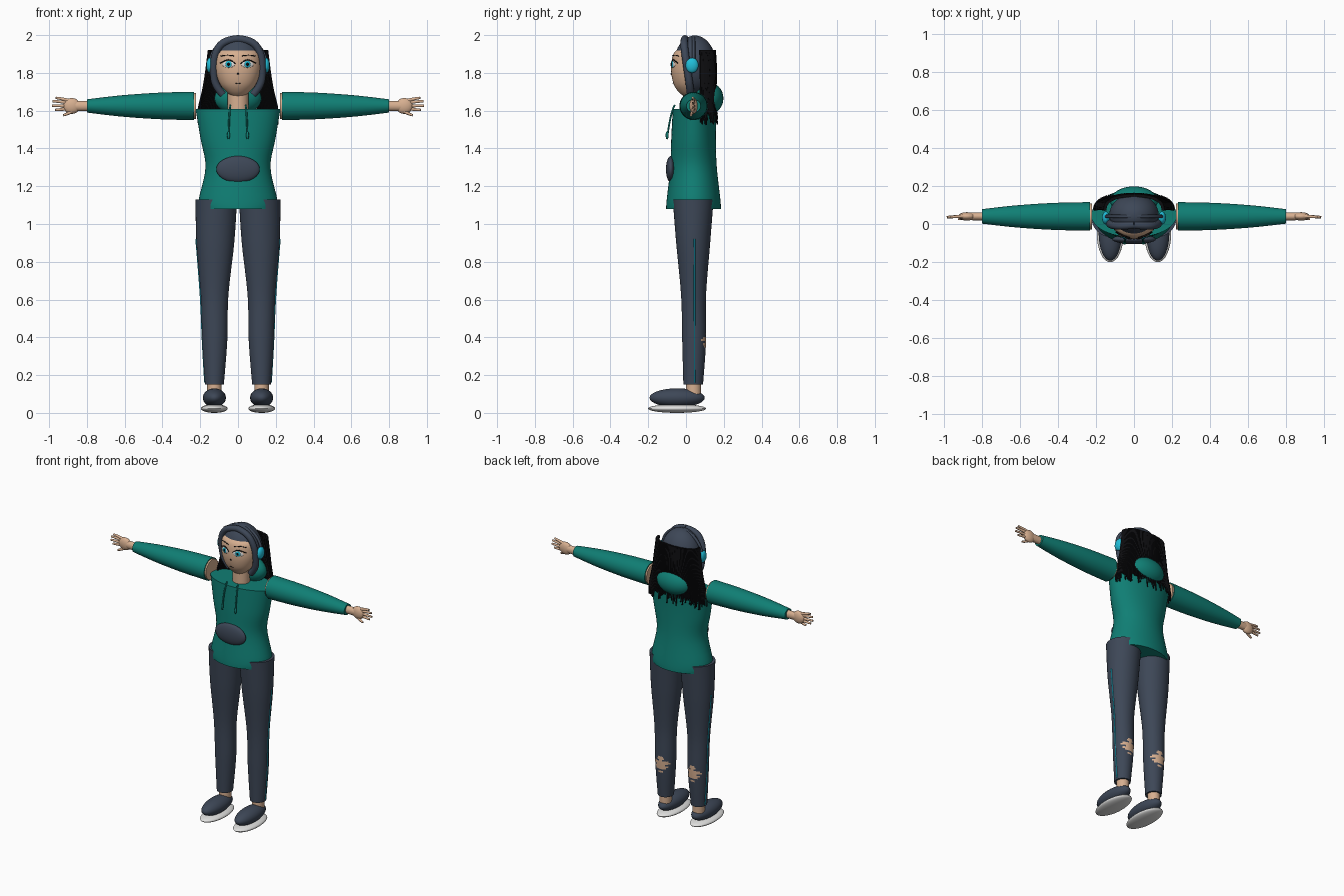
import bpy, bmesh, math, random
from mathutils import Matrix, Vector

random.seed(4)
cube = bpy.data.objects.get("Cube")
if cube:
    bpy.data.objects.remove(cube, do_unlink=True)


def material(name, r, g, b):
    m = bpy.data.materials.new(name)
    m.use_nodes = True
    m.diffuse_color = (r, g, b, 1)
    m.node_tree.nodes["Principled BSDF"].inputs["Base Color"].default_value = (r, g, b, 1)
    return m


TEAL = material("teal cloth", .005, .21, .175)
SLATE = material("slate cloth", .047, .063, .095)
SKIN = material("skin", .68, .43, .28)
BLACK = material("black", .004, .004, .005)
CYAN = material("cyan", .015, .52, .70)
WHITE = material("off white", .75, .75, .74)


def finish(bm, name, mats, smooth=True):
    bmesh.ops.recalc_face_normals(bm, faces=bm.faces)
    me = bpy.data.meshes.new(name)
    bm.to_mesh(me)
    bm.free()
    ob = bpy.data.objects.new(name, me)
    bpy.context.collection.objects.link(ob)
    for m in mats:
        me.materials.append(m)
    select(ob)
    if smooth:
        bpy.ops.object.shade_smooth_by_angle(angle=math.radians(50))
    return ob


def select(ob):
    bpy.ops.object.select_all(action='DESELECT')
    ob.select_set(True)
    bpy.context.view_layer.objects.active = ob


def smooth_rings(rings, k):
    """Catmull-Rom interpolation of (height, cx, cy, rx, ry) rings."""
    out = []
    for i in range(len(rings) - 1):
        a, b, c, d = (Vector(rings[min(max(j, 0), len(rings) - 1)]) for j in range(i - 1, i + 3))
        for s in range(k):
            t = s / k
            out.append(b + (c - a) * (t / 2) + (a * 2 - b * 5 + c * 4 - d) * (t * t / 2)
                       + (b * 3 - a - c * 3 + d) * (t ** 3 / 2))
    return out + [Vector(rings[-1])]


def loft(name, rings, mats, k=5, n=40, matrix=None, rule=None):
    bm = bmesh.new()
    loops = []
    for z, cx, cy, rx, ry in smooth_rings(rings, k):
        loops.append([bm.verts.new((cx + rx * math.cos(i * math.tau / n),
                                    cy + ry * math.sin(i * math.tau / n), z)) for i in range(n)])
    for lo, hi in zip(loops, loops[1:]):
        for i in range(n):
            j = (i + 1) % n
            bm.faces.new((lo[i], lo[j], hi[j], hi[i]))
    bm.faces.new(loops[0])
    bm.faces.new(loops[-1])
    if rule:
        for f in bm.faces:
            f.material_index = rule(f.calc_center_median())
    if matrix:
        bm.transform(matrix)
    return finish(bm, name, mats)


def ball(name, loc, size, mat, turn=0, seg=32):
    bm = bmesh.new()
    bmesh.ops.create_uvsphere(bm, u_segments=seg, v_segments=seg // 2, radius=1)
    bm.transform(Matrix.Translation(loc) @ Matrix.Rotation(turn, 4, 'Z') @ Matrix.Diagonal((*size, 1)))
    return finish(bm, name, [mat])


def tubes(name, paths, mat, depth, res=2, taper=1.0):
    """Round tubes along smooth paths, merged into one mesh."""
    cu = bpy.data.curves.new(name, 'CURVE')
    cu.dimensions = '3D'
    cu.bevel_depth = depth
    cu.bevel_resolution = res
    cu.use_fill_caps = True
    cu.resolution_u = 6
    for pts in paths:
        sp = cu.splines.new('NURBS')
        sp.points.add(len(pts) - 1)
        sp.use_endpoint_u = True
        sp.order_u = 3
        for i, (p, q) in enumerate(zip(sp.points, pts)):
            p.co = (*q, 1)
            p.radius = 1 + (taper - 1) * i / (len(pts) - 1)
    ob = bpy.data.objects.new(name, cu)
    bpy.context.collection.objects.link(ob)
    cu.materials.append(mat)
    select(ob)
    bpy.ops.object.convert(target='MESH')
    bpy.ops.object.shade_smooth_by_angle(angle=math.radians(50))


# Hoodie body, hood, pocket and drawstrings
loft("hoodie_body", [(1.08, 0, .04, .205, .145), (1.13, 0, .04, .208, .142), (1.3, 0, .04, .172, .123),
                     (1.45, 0, .04, .198, .118), (1.61, 0, .045, .225, .115)], [TEAL], n=48)
ball("hood", (0, .12, 1.665), (.125, .078, .085), TEAL)
ball("front_pocket", (0, -.08, 1.29), (.115, .026, .07), SLATE)
tubes("drawstrings", [[(s * .04, -.06, 1.63), (s * .048, -.085, 1.58), (s * .05, -.1, 1.45)]
                      for s in (-1, 1)], TEAL, .005)
for s in (-1, 1):
    ball("drawstring_tip", (s * .05, -.1, 1.47), (.008, .008, .022), TEAL, seg=12)

# Head and neck
loft("neck", [(1.58, 0, .035, .055, .05), (1.72, 0, .035, .055, .05)], [SKIN], k=1)
HEAD = [(1.675, 0, .015, .03, .025), (1.70, 0, .015, .062, .055), (1.74, 0, .015, .095, .08),
        (1.80, 0, .018, .117, .096), (1.86, 0, .02, .121, .096), (1.905, 0, .02, .112, .084),
        (1.935, 0, .03, .08, .06)]
loft("head", HEAD, [SKIN])


def on_face(x, z, lift=0):
    """Point on the front of the face and the turn of its surface."""
    r = min(smooth_rings(HEAD, 20), key=lambda q: abs(q[0] - z))
    c = math.sqrt(1 - (x / r[3]) ** 2)
    turn = math.atan2(r[4] * x / r[3], r[3] * c)
    return Vector((x, r[2] - r[4] * c - lift, z)), turn


def patch(name, x, z, w, h, mat, lift):
    p, turn = on_face(x, z, lift)
    ball(name, p, (w, .004, h), mat, turn, 20)


def face_line(name, pts, mat, depth):
    tubes(name, [[on_face(x, z, .003)[0] for x, z in pts]], mat, depth)


# Painted face details
for s in (-1, 1):
    patch("eye_white", s * .05, 1.845, .034, .018, WHITE, .001)
    patch("iris", s * .05, 1.846, .017, .018, CYAN, .004)
    patch("pupil", s * .05, 1.846, .008, .009, BLACK, .007)
    face_line("upper_lash", [(s * .015, 1.848), (s * .04, 1.872), (s * .07, 1.866), (s * .095, 1.852)], BLACK, .003)
    face_line("lower_lash", [(s * .02, 1.838), (s * .05, 1.822), (s * .082, 1.838)], BLACK, .0012)
    face_line("eyebrow", [(s * .022, 1.89), (s * .06, 1.898), (s * .092, 1.888)], BLACK, .0025)
patch("nose", 0, 1.795, .006, .005, BLACK, 0)
face_line("mouth", [(-.015, 1.745), (0, 1.742), (.015, 1.745)], BLACK, .0015)

# Cap, side locks and headphones
ball("cap", (0, .047, 1.842), (.13, .112, .156), SLATE, seg=48)
tubes("side_locks", [[(0, -.005, 1.98), (s * .075, -.012, 1.975), (s * .125, -.005, 1.9), (s * .13, .01, 1.8),
                      (s * .12, .02, 1.73), (s * .08, .025, 1.685)] for s in (-1, 1)], SLATE, .02, 4)
arc = [math.pi * i / 16 for i in range(17)]
tubes("headband", [[(.15 * math.cos(a), .04, 1.84 + .15 * math.sin(a)) for a in arc]], SLATE, .009, 3)
for s in (-1, 1):
    ball("ear_cup", (s * .148, .032, 1.84), (.02, .034, .04), CYAN)

# Long strands hanging around the back of the head
strands = []
for i in range(56):
    a = math.radians(4 + 172 * i / 55)
    c, w = math.cos(a), math.sin(a) ** .6
    end = 1.52 + random.uniform(0, .07)
    strands.append([(.152 * c, .06 + .09 * w, 1.92), (.165 * c, .06 + .1 * w, 1.82),
                    (.185 * c, .06 + .095 * w, 1.7), (.215 * c, .055 + .1 * w, 1.6),
                    (.212 * c, .055 + .112 * w, end)])
tubes("long_hair", strands, BLACK, .009, 1, .4)

# Arms and hands
for s in (-1, 1):
    out = Matrix.Translation((0, .04, 1.625)) @ Matrix.Rotation(s * math.pi / 2, 4, 'Y')
    loft("sleeve", [(.232, 0, 0, .075, .075), (.42, 0, 0, .07, .071), (.62, 0, 0, .056, .058),
                    (.80, 0, 0, .035, .038)], [TEAL], matrix=out)
    loft("arm", [(.222, 0, 0, .068, .068), (.25, 0, 0, .068, .068)], [SKIN], k=1, matrix=out)
    loft("wrist", [(.79, 0, 0, .026, .022), (.86, 0, 0, .027, .02)], [SKIN], k=1, matrix=out)
    ball("palm", (s * .88, .04, 1.625), (.045, .022, .042), SKIN)
    tips = [(.965, 1.668), (.982, 1.65), (.985, 1.626), (.968, 1.604)]
    fingers = [[(s * .89, .04, 1.625 + (z - 1.625) * .6), (s * .93, .04, 1.625 + (z - 1.625) * .9),
                (s * x, .036, z)] for x, z in tips]
    fingers.append([(s * .865, .038, 1.61), (s * .89, .03, 1.585), (s * .925, .026, 1.576)])
    tubes("fingers", fingers, SKIN, .0105, 3, .6)


# Trouser legs with a torn patch on the back of each calf
def torn(p):
    jag = .025 * (int(p.z * 60) % 2)
    return int(p.y > .06 and abs(p.x) + abs(p.z - .38) * .9 < .035 + jag and abs(p.z - .38) < .06)


for s in (-1, 1):
    side = Matrix.Translation((s * .12, 0, 0))
    loft("trouser_leg", [(.15, s * .005, .038, .05, .052), (.38, s * .003, .043, .066, .063),
                         (.62, s * .004, .04, .073, .066), (.9, 0, .038, .1, .09),
                         (1.13, -s * .005, .038, .11, .108)], [SLATE, SKIN], k=22, n=60, matrix=side, rule=torn)
    tubes("side_stripe", [[(s * .175, .045, .16), (s * .189, .045, .38), (s * .196, .045, .62),
                           (s * .222, .045, .92)]], CYAN, .004)
    loft("ankle", [(.1, s * .005, .04, .038, .04), (.17, s * .005, .04, .038, .04)], [SKIN], k=1, matrix=side)
    ball("shoe", (s * .125, -.047, .08), (.061, .146, .05), SLATE)
    ball("sole", (s * .125, -.047, .023), (.071, .154, .023), WHITE)
